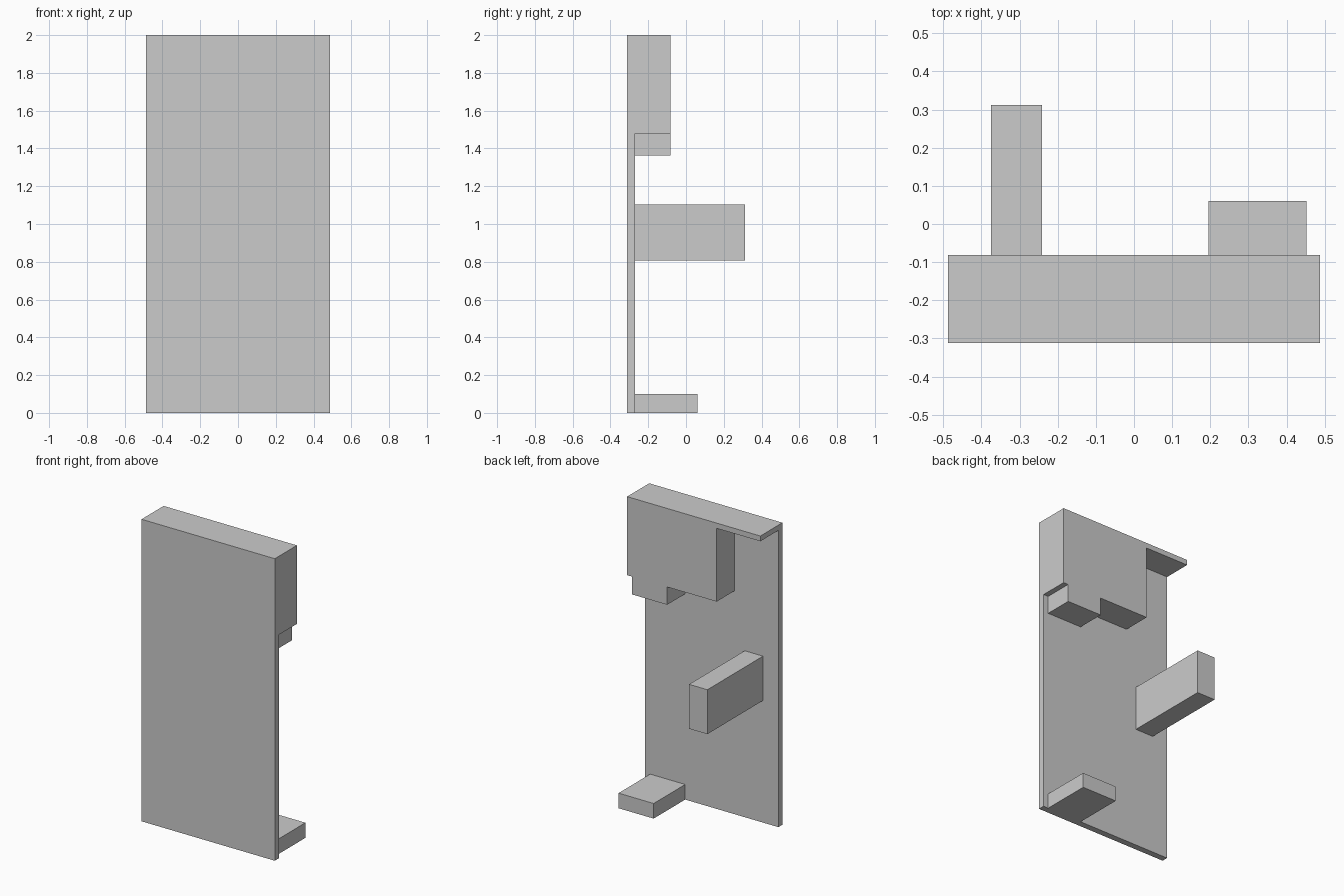
import bpy, bmesh

if "Cube" in bpy.data.objects:
    bpy.data.objects.remove(bpy.data.objects["Cube"])


def extrude_profile(name, outline, y0, y1):
    """Closed x-z outline extruded from y0 to y1."""
    bm = bmesh.new()
    face = bm.faces.new([bm.verts.new((x, y0, z)) for x, z in outline])
    ext = bmesh.ops.extrude_face_region(bm, geom=[face])
    moved = [v for v in ext["geom"] if isinstance(v, bmesh.types.BMVert)]
    bmesh.ops.translate(bm, verts=moved, vec=(0, y1 - y0, 0))
    bmesh.ops.recalc_face_normals(bm, faces=bm.faces)
    mesh = bpy.data.meshes.new(name)
    bm.to_mesh(mesh)
    bm.free()
    obj = bpy.data.objects.new(name, mesh)
    bpy.context.collection.objects.link(obj)
    return obj


def box(name, x0, x1, y0, y1, z0, z1):
    return extrude_profile(name, [(x0, z0), (x1, z0), (x1, z1), (x0, z1)], y0, y1)


HALF_W, FRONT, INNER, TOP = 0.488, -0.312, -0.27, 2.0

# Tall front panel
box("front_panel", -HALF_W, HALF_W, FRONT, INNER, 0, TOP)

# Upper block with thin top ledge on one side and a small tab hanging below
extrude_profile("upper_block", [
    (-HALF_W, TOP), (-HALF_W, 1.965), (-0.168, 1.965), (-0.168, 1.48),
    (0.195, 1.48), (0.195, 1.362), (0.452, 1.362), (0.452, 1.48),
    (HALF_W, 1.48), (HALF_W, TOP)], INNER, -0.081)

# Arm sticking out of the middle of the back
box("middle_arm", -0.375, -0.241, INNER, 0.312, 0.808, 1.102)

# Foot at the bottom
box("foot", 0.195, 0.452, INNER, 0.06, 0, 0.1)
